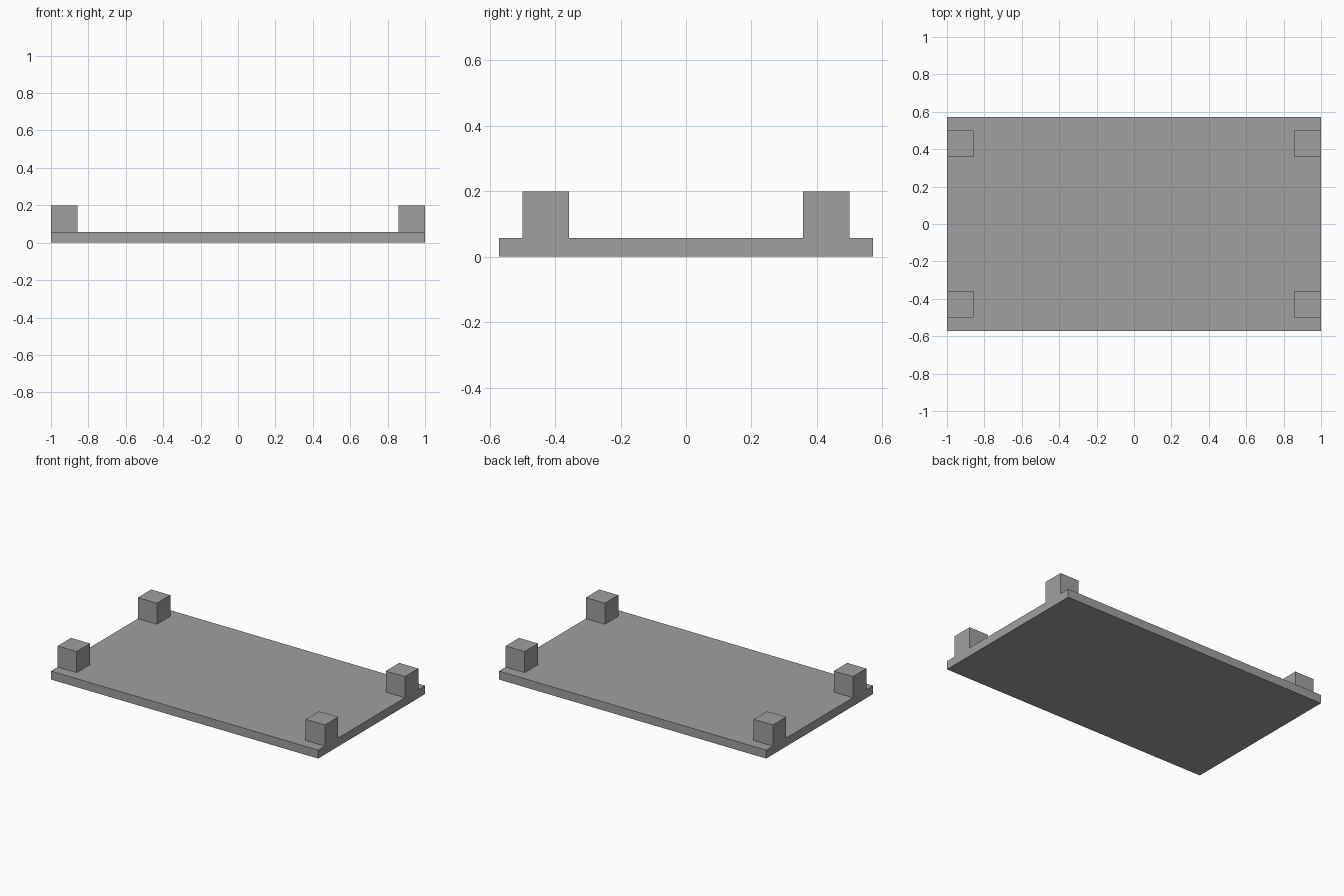
import bpy

if "Cube" in bpy.data.objects:
    bpy.data.objects.remove(bpy.data.objects["Cube"])

U = 1 / 7  # side of a corner block
THICK = 0.4 * U

grey = bpy.data.materials.new("mid grey")
grey.diffuse_color = (0.35, 0.35, 0.35, 1)
grey.use_nodes = True
grey.node_tree.nodes["Principled BSDF"].inputs["Base Color"].default_value = grey.diffuse_color


def box(name, size, centre):
    bpy.ops.mesh.primitive_cube_add(size=1, location=centre)
    ob = bpy.context.object
    ob.name = name
    ob.scale = size
    bpy.ops.object.transform_apply(location=False, rotation=False, scale=True)
    ob.data.materials.append(grey)
    return ob


# Flat base plate
box("base_plate", (2, 8 * U, THICK), (0, 0, THICK / 2))

# Four cube blocks, flush with the short ends
for sx, side in ((-1, "left"), (1, "right")):
    for sy, end in ((-1, "front"), (1, "back")):
        box(f"{end}_{side}_block", (U, U, U),
            (sx * (1 - U / 2), sy * 3 * U, THICK + U / 2))
